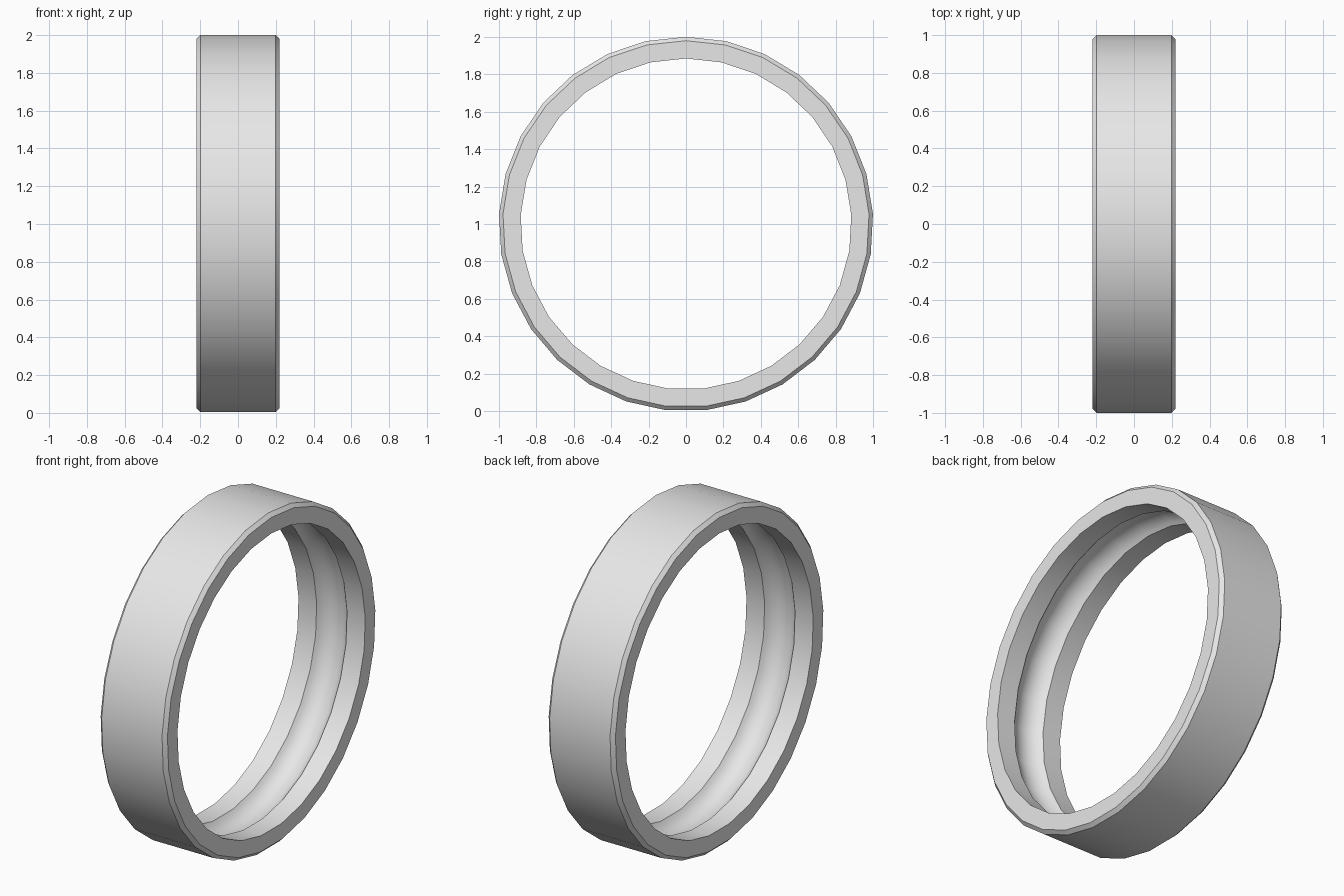
import bpy
import bmesh
import math
from mathutils import Vector

cube = bpy.data.objects.get("Cube")
if cube:
    bpy.data.objects.remove(cube, do_unlink=True)

SIDES = 29
CENTRE_Z = 1.0
OUTER, BORE = 1.001, 0.885
HALF_WIDTH, CHAMFER = 0.22, 0.021
GROOVE_HALF, BALL = 0.1, 0.12
ARC_STEPS = 12

# Plain grey metal
metal = bpy.data.materials.new("grey_metal")
metal.use_nodes = True
grey = (0.8, 0.8, 0.8, 1)
metal.diffuse_color = grey
metal.node_tree.nodes["Principled BSDF"].inputs["Base Color"].default_value = grey

# Cross-section as (x, radius): chamfered outside, flat lips, round ball groove
profile = [
    (-HALF_WIDTH, BORE),
    (-HALF_WIDTH, OUTER - CHAMFER),
    (-HALF_WIDTH + CHAMFER, OUTER),
    (HALF_WIDTH - CHAMFER, OUTER),
    (HALF_WIDTH, OUTER - CHAMFER),
    (HALF_WIDTH, BORE),
]
half_angle = math.asin(GROOVE_HALF / BALL)
ball_centre = BORE - BALL * math.cos(half_angle)
for i in range(ARC_STEPS + 1):
    a = half_angle * (1 - 2 * i / ARC_STEPS)
    profile.append((BALL * math.sin(a), ball_centre + BALL * math.cos(a)))

# Spin the section around the x axis, starting from the top
bm = bmesh.new()
verts = [bm.verts.new((x, 0, r)) for x, r in profile]
edges = [bm.edges.new((v, verts[(i + 1) % len(verts)])) for i, v in enumerate(verts)]
bmesh.ops.spin(bm, geom=verts + edges, cent=Vector(), axis=Vector((1, 0, 0)),
               angle=math.tau, steps=SIDES)
bmesh.ops.remove_doubles(bm, verts=bm.verts[:], dist=0.0005)
bmesh.ops.recalc_face_normals(bm, faces=bm.faces[:])

mesh = bpy.data.meshes.new("outer_bearing_ring")
bm.to_mesh(mesh)
bm.free()
mesh.materials.append(metal)
ring = bpy.data.objects.new("outer_bearing_ring", mesh)
ring.location.z = CENTRE_Z
bpy.context.collection.objects.link(ring)

# Smooth round surfaces, crisp rims
bpy.ops.object.select_all(action="DESELECT")
ring.select_set(True)
bpy.context.view_layer.objects.active = ring
bpy.ops.object.shade_smooth_by_angle(angle=math.radians(30))
